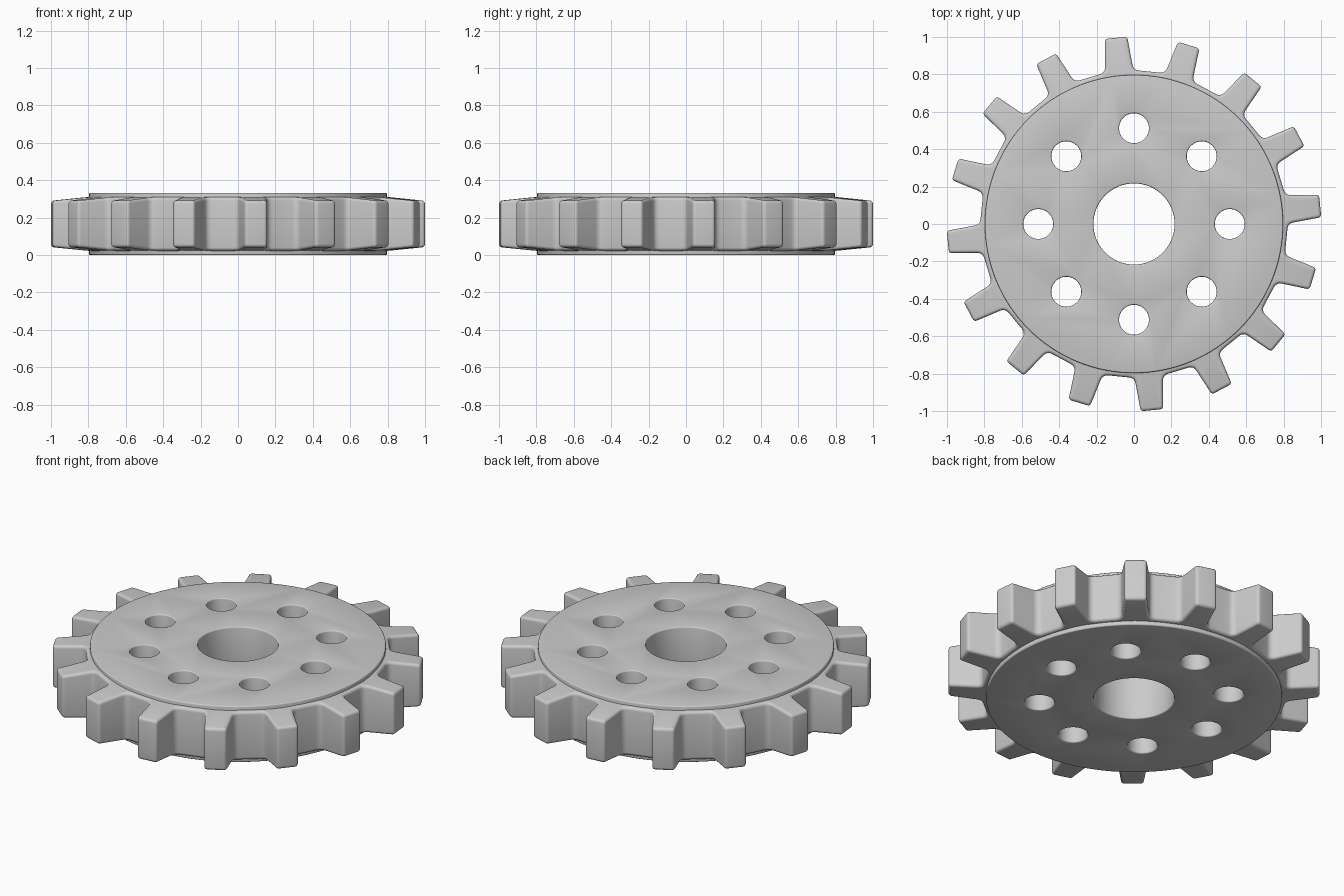
import bpy, bmesh, math
from mathutils import Vector, Matrix

if "Cube" in bpy.data.objects:
    bpy.data.objects.remove(bpy.data.objects["Cube"])

TEETH, H = 16, 0.333
MID = H / 2


def finish(obj, angle=32):
    bpy.ops.object.select_all(action='DESELECT')
    obj.select_set(True)
    bpy.context.view_layer.objects.active = obj
    bpy.ops.object.convert(target='MESH')
    bpy.ops.object.shade_smooth_by_angle(angle=math.radians(angle))


def new_object(name, bm):
    bmesh.ops.recalc_face_normals(bm, faces=bm.faces)
    mesh = bpy.data.meshes.new(name)
    bm.to_mesh(mesh)
    bm.free()
    obj = bpy.data.objects.new(name, mesh)
    bpy.context.collection.objects.link(obj)
    return obj


def cylinder(bm, radius, depth, segs, x=0, y=0):
    bmesh.ops.create_cone(bm, cap_ends=True, segments=segs, radius1=radius, radius2=radius,
                          depth=depth, matrix=Matrix.Translation((x, y, MID)))


# Toothed outline with rounded tips and filleted roots
def gear_outline():
    corners = []
    for i in range(TEETH):
        a = math.radians(5.5) + i * math.tau / TEETH
        u, v = Vector((math.cos(a), math.sin(a))), Vector((-math.sin(a), math.cos(a)))
        for r, w, fillet in ((0.82, -0.076, 0.03), (1.0, -0.06, 0.018),
                             (1.0, 0.06, 0.018), (0.82, 0.076, 0.03)):
            corners.append((u * r + v * w, fillet))
    pts = []
    for i, (p, f) in enumerate(corners):
        p0, p1 = corners[i - 1][0], corners[(i + 1) % len(corners)][0]
        a, b = p + (p0 - p).normalized() * f, p + (p1 - p).normalized() * f
        for k in range(6):
            t = k / 5
            pts.append(a * (1 - t) ** 2 + p * 2 * t * (1 - t) + b * t * t)
    return pts


def inset(pts, d):
    out = []
    for i, p in enumerate(pts):
        t = (pts[(i + 1) % len(pts)] - pts[i - 1]).normalized()
        out.append(p + Vector((-t.y, t.x)) * d)
    return out


# Tooth ring: stacked loops with a rounded rim and faces sloping towards the tips
outline = gear_outline()
BEV = 0.016
half = []
for k in range(5):
    q = math.radians(90 * k / 4)
    half.append((inset(outline, BEV * (1 - math.sin(q))), BEV * (1 - math.cos(q))))
bm = bmesh.new()
loops = []
for side in (1, -1):
    rows = [[bm.verts.new((*(p.normalized() * 0.77), MID + side * 0.144)) for p in half[0][0]]]
    for ring, drop in half:
        rows.append([bm.verts.new((p.x, p.y, MID + side * (
            0.144 - 0.1 * max(0, p.length - 0.8) - drop))) for p in ring])
    loops += rows if side == 1 else rows[::-1]
n = len(outline)
for r in range(len(loops)):
    a, b = loops[r], loops[(r + 1) % len(loops)]
    for i in range(n):
        j = (i + 1) % n
        bm.faces.new((a[i], a[j], b[j], b[i]))
finish(new_object("tooth_ring", bm))

# Central disc with bore and eight bolt holes
bm = bmesh.new()
cylinder(bm, 0.797, H, 128)
disc = new_object("hub_disc", bm)
bm = bmesh.new()
cylinder(bm, 0.217, 1, 64)
for i in range(8):
    a = i * math.tau / 8
    cylinder(bm, 0.08, 1, 40, 0.512 * math.cos(a), 0.512 * math.sin(a))
cutter = new_object("hole_cutter", bm)
cutter.hide_render = True
cut = disc.modifiers.new("holes", 'BOOLEAN')
cut.operation, cut.object, cut.solver = 'DIFFERENCE', cutter, 'EXACT'
bev = disc.modifiers.new("rounded_edges", 'BEVEL')
bev.width, bev.segments, bev.limit_method = 0.007, 3, 'ANGLE'
bev.angle_limit = math.radians(50)
finish(disc)
bpy.data.objects.remove(cutter)
